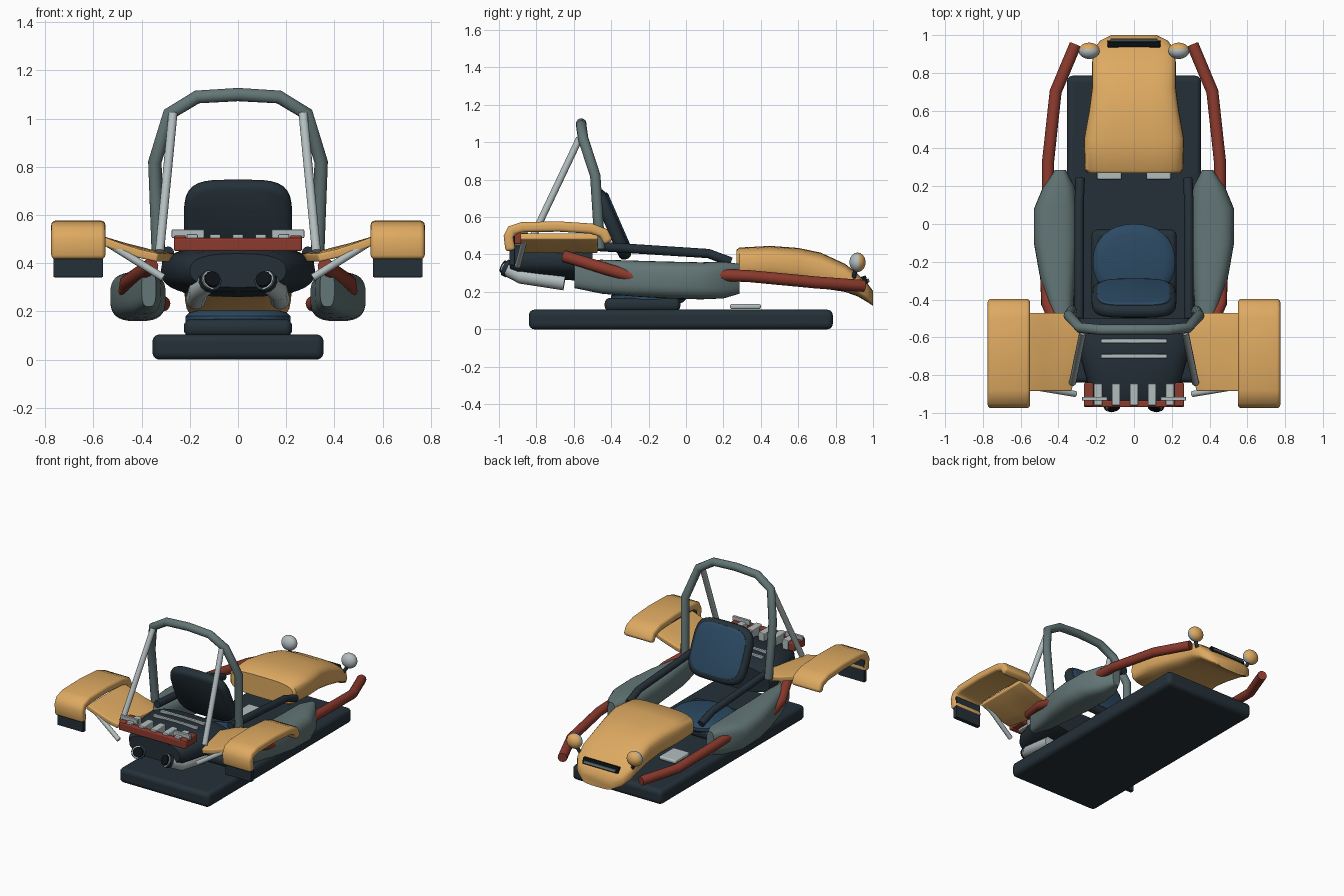
import bpy, bmesh, math
from mathutils import Matrix, Vector

cube = bpy.data.objects.get("Cube")
if cube:
    bpy.data.objects.remove(cube, do_unlink=True)


def material(name, rgb):
    m = bpy.data.materials.new(name)
    m.use_nodes = True
    m.diffuse_color = (*rgb, 1)
    m.node_tree.nodes["Principled BSDF"].inputs["Base Color"].default_value = (*rgb, 1)
    return m


YELLOW = material("warm yellow", (0.73, 0.40, 0.12))
RED = material("rust red", (0.26, 0.042, 0.026))
DARK = material("dark slate", (0.018, 0.03, 0.04))
BLUE = material("seat blue", (0.025, 0.068, 0.125))
GREY = material("grey green", (0.125, 0.18, 0.18))
SILVER = material("silver", (0.45, 0.51, 0.52))
BLACK = material("black", (0.004, 0.006, 0.008))


def add(name, bm, mat, mirror=False, bevel=0, thick=0):
    """Turn a bmesh in world space into an object, with optional modifiers."""
    if not thick:
        bmesh.ops.recalc_face_normals(bm, faces=bm.faces)
    me = bpy.data.meshes.new(name)
    bm.to_mesh(me)
    bm.free()
    me.materials.append(mat)
    ob = bpy.data.objects.new(name, me)
    bpy.context.collection.objects.link(ob)
    if thick:
        mod = ob.modifiers.new("thickness", "SOLIDIFY")
        mod.thickness, mod.offset = thick, -1
    if bevel:
        mod = ob.modifiers.new("rounding", "BEVEL")
        mod.width, mod.segments, mod.limit_method = bevel, 4, "ANGLE"
        mod.angle_limit = math.radians(50)
    if mirror:
        ob.modifiers.new("mirror", "MIRROR")
    bpy.ops.object.select_all(action="DESELECT")
    ob.select_set(True)
    bpy.context.view_layer.objects.active = ob
    bpy.ops.object.shade_smooth_by_angle(angle=math.radians(40))
    return ob


def box(name, lo, hi, mat, bevel=0.005, mirror=False, tilt=0):
    lo, hi = Vector(lo), Vector(hi)
    bm = bmesh.new()
    bmesh.ops.create_cube(bm, size=1, matrix=Matrix.Translation((lo + hi) / 2)
                          @ Matrix.Rotation(tilt, 4, "X") @ Matrix.Diagonal((*(hi - lo), 1)))
    return add(name, bm, mat, mirror, bevel)


def loft(name, sections, mat, p=3, matrix=Matrix(), mirror=False, n=32):
    """Superellipse rings (y, x0, x1, z0, z1) skinned along y."""
    bm = bmesh.new()
    rings = []
    for y, x0, x1, z0, z1 in sections:
        ring = []
        for k in range(n):
            c, s = math.cos(math.tau * k / n), math.sin(math.tau * k / n)
            u = math.copysign(abs(c) ** (2 / p), c)
            v = math.copysign(abs(s) ** (2 / p), s)
            co = Vector(((x0 + x1 + u * (x1 - x0)) / 2, y, (z0 + z1 + v * (z1 - z0)) / 2))
            ring.append(bm.verts.new(matrix @ co))
        rings.append(ring)
    for a, b in zip(rings, rings[1:]):
        for k in range(n):
            bm.faces.new((a[k], a[k - 1], b[k - 1], b[k]))
    bm.faces.new(rings[0])
    bm.faces.new(rings[-1])
    return add(name, bm, mat, mirror)


def pad(name, hx, hz, t, mat, p, matrix, edge=0.025):
    """Soft-edged cushion, thickness t along local y."""
    steps = [(-t, hx - edge, hz - edge), (-t * 0.75, hx - edge / 3, hz - edge / 3),
             (-t * 0.3, hx, hz), (t * 0.3, hx, hz),
             (t * 0.75, hx - edge / 3, hz - edge / 3), (t, hx - edge, hz - edge)]
    return loft(name, [(y, -a, a, -b, b) for y, a, b in steps], mat, p, matrix)


def tube(name, points, r, mat, mirror=True):
    cu = bpy.data.curves.new(name, "CURVE")
    cu.dimensions, cu.bevel_depth, cu.bevel_resolution = "3D", r, 4
    cu.use_fill_caps = True
    sp = cu.splines.new("POLY")
    sp.points.add(len(points) - 1)
    for q, co in zip(sp.points, points):
        q.co = (*co, 1)
    tmp = bpy.data.objects.new(name + "_path", cu)
    bpy.context.collection.objects.link(tmp)
    me = bpy.data.meshes.new_from_object(tmp.evaluated_get(bpy.context.evaluated_depsgraph_get()))
    bpy.data.objects.remove(tmp)
    bm = bmesh.new()
    bm.from_mesh(me)
    bm.verts.ensure_lookup_table()
    bmesh.ops.remove_doubles(bm, verts=bm.verts, dist=0.0001)
    return add(name, bm, mat, mirror)


def sheet(name, rows, mat, thick, bevel):
    bm = bmesh.new()
    vs = [[bm.verts.new(c) for c in row] for row in rows]
    for a, b in zip(vs, vs[1:]):
        for k in range(len(a) - 1):
            bm.faces.new((a[k], a[k + 1], b[k + 1], b[k]))
    return add(name, bm, mat, True, bevel, thick)


# Floor slab and pedals
box("base", (-0.355, -0.84, 0), (0.355, 0.785, 0.105), DARK, 0.03)
box("pedal", (0.065, 0.235, 0.108), (0.195, 0.4, 0.135), SILVER, 0.01, True)

# Seat
box("seat_base", (-0.225, -0.435, 0.095), (0.225, -0.03, 0.168), DARK, 0.03)
flat = Matrix.Rotation(math.pi / 2, 4, "X")
pad("seat_cushion", 0.218, 0.2, 0.035, BLUE, 2.2, Matrix.Translation((0, -0.2, 0.17)) @ flat, 0.05)
lean = Matrix.Translation((0, -0.395, 0.56)) @ Matrix.Rotation(0.41, 4, "X")
pad("backrest", 0.225, 0.2, 0.035, DARK, 4, lean)
pad("backrest_pad", 0.195, 0.172, 0.012, BLUE, 4, lean @ Matrix.Translation((0, 0.034, 0)), 0.015)

# Nose cone: (y, half width, bottom, top)
nose = [(0.27, 0.245, 0.275, 0.425), (0.285, 0.26, 0.265, 0.437), (0.45, 0.265, 0.26, 0.446),
        (0.6, 0.238, 0.245, 0.435), (0.72, 0.222, 0.22, 0.41), (0.85, 0.222, 0.2, 0.35),
        (0.92, 0.215, 0.175, 0.295), (0.97, 0.18, 0.145, 0.245), (1.0, 0.12, 0.125, 0.205)]
loft("nose", [(y, -w, w, a, b) for y, w, a, b in nose], YELLOW, 3.6)
box("nose_vent", (-0.14, 0.94, 0.24), (0.14, 0.968, 0.285), BLACK, 0.005, tilt=0.3)
box("vent_bar", (-0.125, 0.962, 0.25), (0.125, 0.98, 0.27), GREY, 0.004, tilt=0.3)

# Headlights with yellow lenses
bm = bmesh.new()
bmesh.ops.create_uvsphere(bm, u_segments=24, v_segments=16, radius=1,
                          matrix=Matrix.Translation((0.237, 0.917, 0.358))
                          @ Matrix.Diagonal((0.056, 0.043, 0.052, 1)) @ flat)
lamp = add("headlight", bm, SILVER, True)
lamp.data.materials.append(YELLOW)
for f in lamp.data.polygons:
    f.material_index = int(f.center.y > 0.924)
tube("headlight_stalk", [(0.237, 0.91, 0.33), (0.19, 0.89, 0.25)], 0.012, DARK)

# Side pods
loft("side_pod", [(-0.595, 0.34, 0.40, 0.22, 0.37), (-0.45, 0.32, 0.45, 0.19, 0.372),
                  (-0.27, 0.31, 0.5, 0.175, 0.367), (-0.1, 0.3, 0.53, 0.165, 0.362),
                  (0.08, 0.3, 0.53, 0.16, 0.358), (0.2, 0.315, 0.48, 0.165, 0.362),
                  (0.285, 0.36, 0.42, 0.19, 0.35)], GREY, 3, mirror=True)

# Frame tubes
tube("side_rail", [(0.29, -0.5, 0.445), (0.29, 0.12, 0.405), (0.285, 0.24, 0.36)], 0.025, DARK)
tube("front_bumper_tube", [(0.455, 0.17, 0.29), (0.455, 0.33, 0.285), (0.415, 0.7, 0.25),
                           (0.31, 0.95, 0.232)], 0.032, RED)
tube("rear_side_tube", [(0.36, -0.65, 0.39), (0.46, -0.42, 0.32), (0.465, -0.28, 0.28)], 0.032, RED)
bar = [(0.33, -0.46, 0.43), (0.345, -0.485, 0.82), (0.285, -0.55, 1.02), (0.17, -0.56, 1.09)]
tube("roll_bar", bar + [(0, -0.56, 1.1)] + [(-x, y, z) for x, y, z in reversed(bar)], 0.028, GREY, False)
tube("roll_bar_brace", [(0.325, -0.84, 0.45), (0.27, -0.57, 1.02)], 0.019, SILVER)
tube("fender_strut", [(0.55, -0.86, 0.49), (0.31, -0.9, 0.34)], 0.016, SILVER)

# Engine housing
loft("engine_housing", [(-0.94, -0.2, 0.2, 0.3, 0.44), (-0.9, -0.23, 0.23, 0.28, 0.46),
                        (-0.72, -0.28, 0.28, 0.27, 0.475), (-0.58, -0.32, 0.32, 0.26, 0.475),
                        (-0.5, -0.31, 0.31, 0.27, 0.45)], DARK, 2.6)
for i, y in enumerate((-0.62, -0.7)):
    box(f"engine_trim_{i}", (-0.175, y - 0.011, 0.465), (0.175, y + 0.011, 0.485), SILVER)
box("rear_bumper", (-0.265, -0.97, 0.45), (0.265, -0.935, 0.505), RED, 0.008)
box("rear_bumper_end", (0.215, -0.965, 0.455), (0.265, -0.84, 0.515), RED, 0.008, True)
for i in range(5):
    x = (i - 2) * 0.095
    box(f"rear_slat_{i}", (x - 0.022, -0.96, 0.45), (x + 0.022, -0.845, 0.52), SILVER)
box("tail_plate", (0.14, -0.935, 0.505), (0.275, -0.915, 0.54), SILVER, 0.004, True)

# Twin exhausts
tube("exhaust_pipe", [(0.175, -0.65, 0.25), (0.165, -0.88, 0.285), (0.11, -0.965, 0.33)], 0.042, SILVER)
tube("exhaust_ring", [(0.12, -0.945, 0.32), (0.112, -0.965, 0.33)], 0.047, DARK)
tube("exhaust_tip", [(0.11, -0.965, 0.33), (0.105, -0.98, 0.337)], 0.034, BLACK)

# Rear fenders, their carrying wings and mud flaps
arch = [(-0.965, 0.415), (-0.975, 0.5), (-0.95, 0.55), (-0.88, 0.573), (-0.68, 0.577),
        (-0.5, 0.565), (-0.42, 0.535), (-0.39, 0.475)]
sheet("fender", [[(x, y, z) for x in (0.55, 0.775)] for y, z in arch], YELLOW, 0.055, 0.022)
wing = [(-0.885, 0.33), (-0.72, 0.29), (-0.58, 0.26), (-0.47, 0.33)]
sheet("fender_wing", [[(x0 + (0.57 - x0) * t, y, 0.44 + 0.075 * t ** 1.3) for t in (0, 0.33, 0.66, 1)]
                      for y, x0 in wing], YELLOW, 0.035, 0.008)
box("mud_flap", (0.56, -0.945, 0.342), (0.766, -0.915, 0.5), DARK, 0.004, True)
